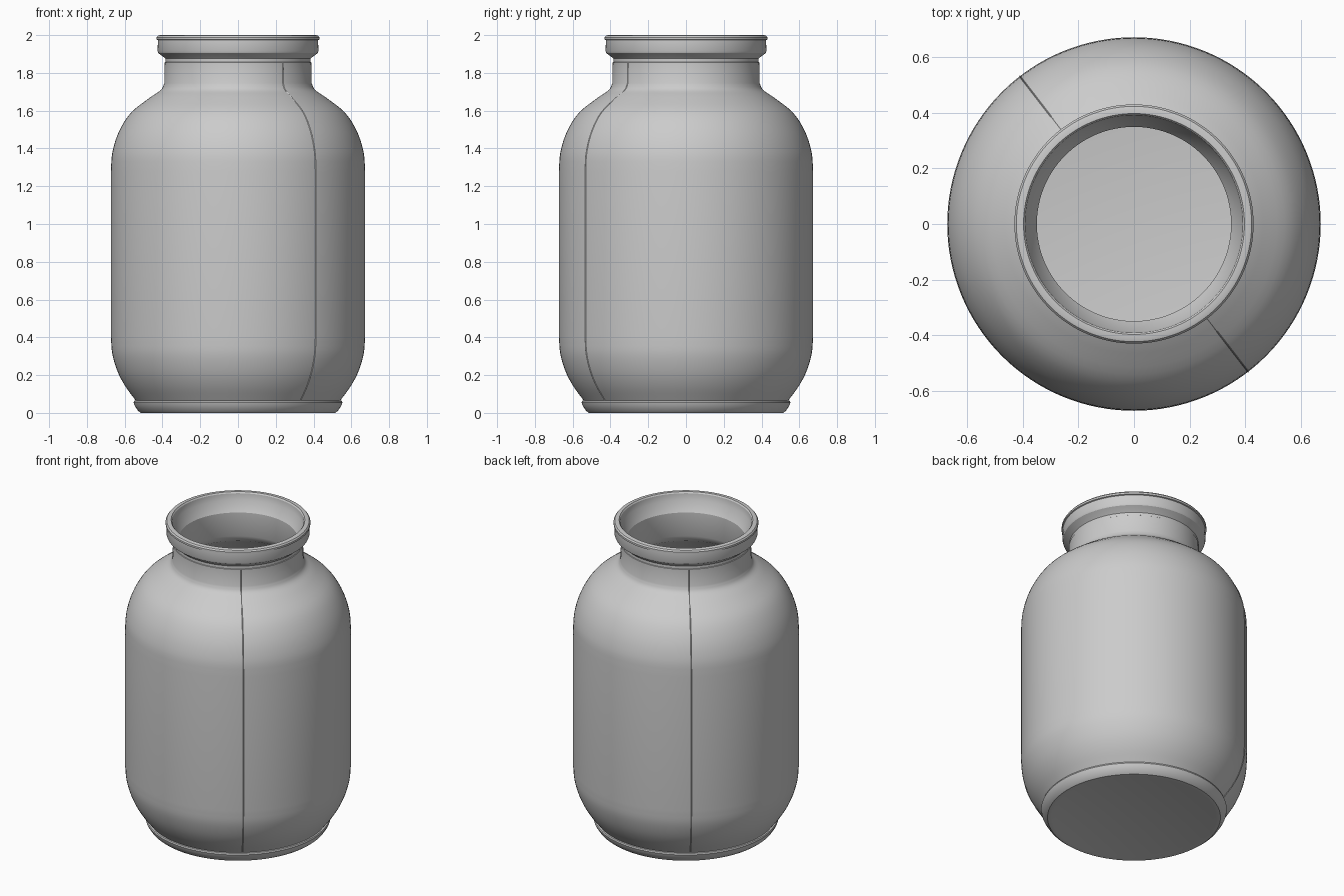
import bpy, bmesh, math
from mathutils import Vector

if "Cube" in bpy.data.objects:
    bpy.data.objects.remove(bpy.data.objects["Cube"])

SEG = 128


def smooth(pts, steps=4):
    """Catmull-Rom through (radius, height) points."""
    p = [Vector(q) for q in pts]
    p = [2 * p[0] - p[1]] + p + [2 * p[-1] - p[-2]]
    out = []
    for i in range(1, len(p) - 2):
        a, b, c, d = p[i - 1:i + 3]
        for s in range(steps):
            t = s / steps
            out.append(0.5 * (2 * b + (c - a) * t + (2 * a - 5 * b + 4 * c - d) * t * t
                              + (3 * b - a - 3 * c + d) * t ** 3))
    out.append(p[-2])
    return [tuple(v) for v in out]


def finish(name, bm):
    bmesh.ops.recalc_face_normals(bm, faces=bm.faces)
    me = bpy.data.meshes.new(name)
    bm.to_mesh(me)
    bm.free()
    ob = bpy.data.objects.new(name, me)
    bpy.context.collection.objects.link(ob)
    bpy.ops.object.select_all(action='DESELECT')
    ob.select_set(True)
    bpy.context.view_layer.objects.active = ob
    bpy.ops.object.shade_smooth_by_angle(angle=math.radians(30))
    return ob


def lathe(name, profile):
    bm = bmesh.new()
    vs = [bm.verts.new((r, 0, z)) for r, z in profile]
    es = [bm.edges.new(e) for e in zip(vs, vs[1:])]
    bmesh.ops.spin(bm, geom=vs + es, cent=(0, 0, 0), axis=(0, 0, 1),
                   angle=2 * math.pi, steps=SEG)
    bmesh.ops.remove_doubles(bm, verts=bm.verts, dist=1e-5)
    return finish(name, bm)


# Outer wall: curved lower body, straight side, shoulder and neck
low = smooth([(.542, .066), (.598, .143), (.638, .22), (.665, .31), (.673, .40)])
shoulder = smooth([(.673, 1.28), (.665, 1.38), (.63, 1.49), (.566, 1.59),
                   (.465, 1.67), (.408, 1.71), (.390, 1.745)])
wall = low + shoulder + [(.388, 1.855)]

base = [(0, .006), (.47, .006), (.49, 0), (.515, 0), (.53, .012), (.548, .04), (.553, .055), (.55, .064)]
rim = [(.385, 1.857), (.385, 1.875), (.392, 1.882), (.422, 1.905), (.426, 1.915), (.424, 1.973),
       (.431, 1.976), (.431, 1.988), (.424, 1.997), (.414, 2.0), (.398, 2.0), (.392, 1.992)]

# Inner wall: lip funnel, neck bore, then the body offset inward
inner = [(.388, 1.95), (.35, 1.885), (.35, 1.73)]
inner += smooth([(.37, 1.69), (.44, 1.635), (.535, 1.555), (.593, 1.47), (.627, 1.37), (.635, 1.28)])
inner += smooth([(.635, .40), (.625, .31), (.56, .145), (.50, .06), (.46, .045)])
lathe("jar", base + wall + rim + inner + [(0, .045)])

# Mould seam: a fine raised ridge on two opposite sides
bm = bmesh.new()
for ang in (math.radians(-52.3), math.radians(127.7)):
    d = Vector((math.cos(ang), math.sin(ang), 0))
    t = Vector((-d.y, d.x, 0))
    rows = []
    for r, z in wall:
        up = Vector((0, 0, z))
        rows.append([bm.verts.new(d * (r + h) + t * w + up)
                     for w, h in ((-.005, -.003), (0, .003), (.005, -.003))])
    for a, b in zip(rows, rows[1:]):
        for i in range(3):
            j = (i + 1) % 3
            bm.faces.new((a[i], a[j], b[j], b[i]))
    bm.faces.new(rows[0])
    bm.faces.new(rows[-1])
finish("mould_seam", bm)
